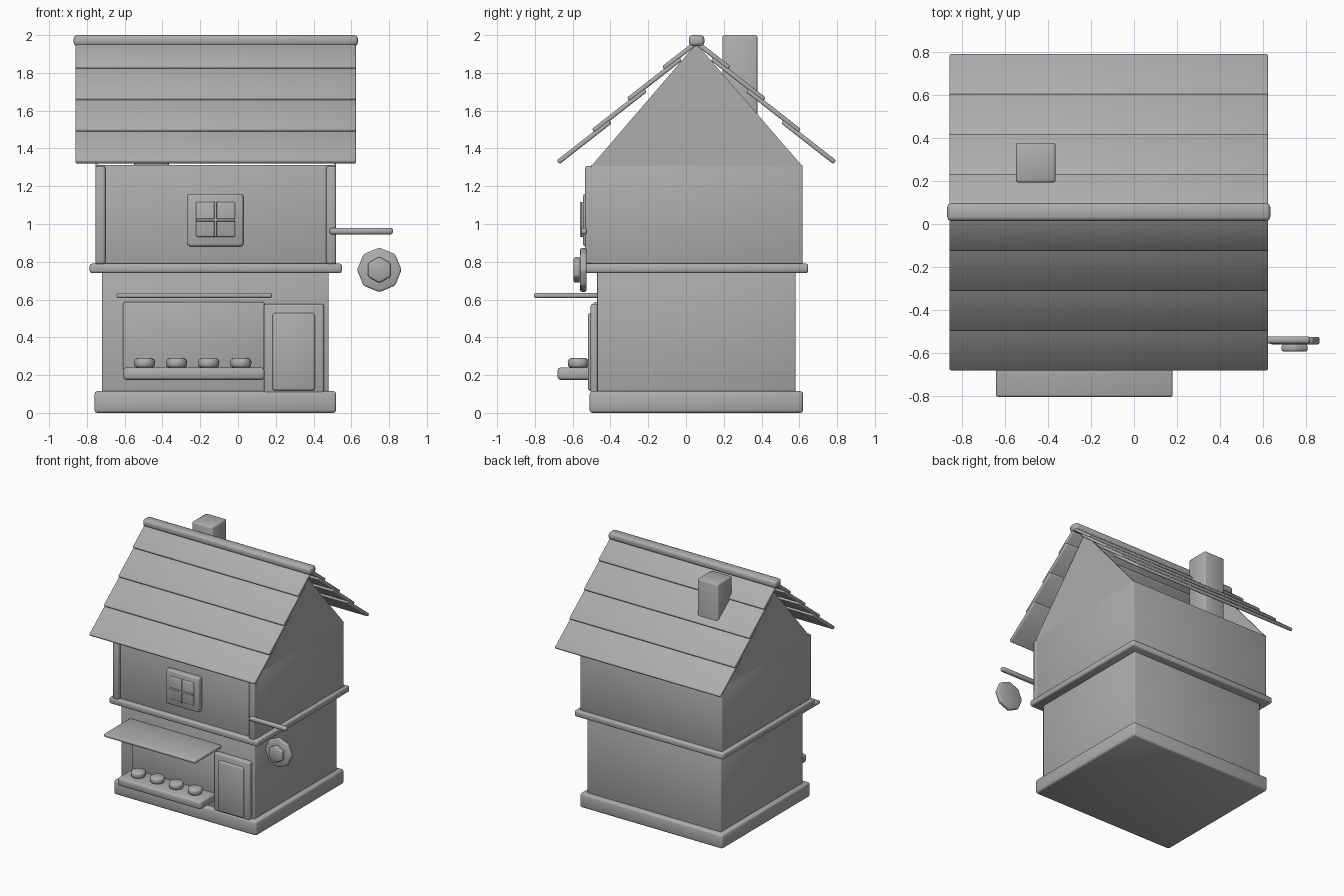
import bpy
import math
from mathutils import Matrix

cube = bpy.data.objects.get("Cube")
if cube:
    bpy.data.objects.remove(cube, do_unlink=True)

# One plain grey for the whole house
GREY = (0.42, 0.42, 0.42, 1)
grey = bpy.data.materials.new("plain_grey")
grey.use_nodes = True
grey.diffuse_color = GREY
shader = grey.node_tree.nodes["Principled BSDF"]
shader.inputs["Base Color"].default_value = GREY
shader.inputs["Roughness"].default_value = 0.8


def finish(obj, name, bevel=0.0, segments=2, angle=60):
    """Name, colour, bevel and smooth a part."""
    obj.name = obj.data.name = name
    obj.data.materials.append(grey)
    bpy.ops.object.transform_apply(location=False, rotation=True, scale=True)
    if bevel:
        mod = obj.modifiers.new("soft_edges", "BEVEL")
        mod.width, mod.segments = bevel, segments
        bpy.ops.object.modifier_apply(modifier=mod.name)
    bpy.ops.object.shade_smooth_by_angle(angle=math.radians(angle))
    return obj


def box(name, x, y, z, bevel=0.01, tilt=0.0):
    """Rounded box from its (low, high) extents."""
    spans = (x, y, z)
    bpy.ops.mesh.primitive_cube_add(size=1, location=[(a + b) / 2 for a, b in spans])
    obj = bpy.context.object
    obj.scale = [b - a for a, b in spans]
    obj.rotation_euler.x = tilt
    return finish(obj, name, bevel)


def disc(name, centre, radius, depth, sides, axis="Z", turn=0.0, bevel=0.01):
    """Rounded disc with few sides."""
    bpy.ops.mesh.primitive_cylinder_add(vertices=sides, radius=radius, depth=depth, location=centre)
    obj = bpy.context.object
    obj.data.transform(Matrix.Rotation(turn, 4, "Z"))
    if axis == "Y":
        obj.rotation_euler.x = math.pi / 2
    return finish(obj, name, bevel)


# Stacked body of the house
MID_Y = 0.055
box("base_slab", (-0.76, 0.52), (-0.51, 0.62), (0, 0.115), 0.015)
box("lower_walls", (-0.72, 0.48), (-0.47, 0.58), (0.1, 0.76), 0.006)
box("floor_band", (-0.785, 0.55), (-0.535, 0.647), (0.74, 0.79), 0.012)
box("upper_walls", (-0.755, 0.52), (-0.503, 0.617), (0.78, 1.312), 0.006)
for side, x in (("right", -0.755), ("left", 0.467)):
    box(side + "_corner_post", (x, x + 0.053), (-0.535, -0.48), (0.787, 1.307), 0.012)

# Thin gable walls at both ends
for side, x in (("right", -0.755), ("left", 0.51)):
    profile = ((-0.503, 1.305), (0.617, 1.305), (MID_Y, 1.955))
    verts = [(x + dx, y, z) for dx in (0, 0.01) for y, z in profile]
    faces = [(0, 2, 1), (3, 4, 5), (0, 1, 4, 3), (1, 2, 5, 4), (2, 0, 3, 5)]
    mesh = bpy.data.meshes.new("gable")
    mesh.from_pydata(verts, [], faces)
    gable = bpy.data.objects.new("gable", mesh)
    bpy.context.collection.objects.link(gable)
    bpy.ops.object.select_all(action="DESELECT")
    gable.select_set(True)
    bpy.context.view_layer.objects.active = gable
    finish(gable, side + "_gable", angle=30)

# Overlapping roof boards on both slopes
PITCH = math.radians(38)
for side, sign in (("front", -1), ("back", 1)):
    for row in range(4):
        length = 0.35 if row < 3 else 0.225
        out = 0.732 - 0.186 * row - length / 2 * math.cos(PITCH)
        z = 1.327 + 0.166 * row + length / 2 * math.sin(PITCH)
        y = MID_Y + sign * out
        box(f"{side}_roof_board_{row + 1}", (-0.86, 0.625), (y - length / 2, y + length / 2),
            (z - 0.0125, z + 0.0125), 0.008, -sign * PITCH)
box("ridge_beam", (-0.87, 0.635), (0.015, 0.097), (1.942, 2.0), 0.018)
box("chimney", (-0.55, -0.365), (0.193, 0.378), (1.3, 2.0), 0.012)

# Upper window: frame, pane and crossing bars
box("window_frame", (-0.268, 0.028), (-0.545, -0.49), (0.882, 1.16), 0.012)
box("window_pane", (-0.222, -0.015), (-0.555, -0.53), (0.932, 1.117), 0.008)
box("window_bar_upright", (-0.126, -0.112), (-0.562, -0.54), (0.932, 1.117), 0.004)
box("window_bar_level", (-0.222, -0.015), (-0.562, -0.54), (1.014, 1.028), 0.004)

# Shop front: panel, counter, goods and awning
box("shop_panel", (-0.608, 0.14), (-0.49, -0.45), (0.19, 0.588), 0.01)
box("counter", (-0.608, 0.14), (-0.68, -0.46), (0.175, 0.24), 0.015)
for i in range(4):
    disc(f"loaf_{i + 1}", (-0.495 + 0.17 * i, -0.57, 0.264), 0.059, 0.052, 8, bevel=0.018)
box("awning", (-0.643, 0.18), (-0.805, -0.465), (0.608, 0.635), 0.01)

# Door
box("door_frame", (0.138, 0.455), (-0.505, -0.45), (0.103, 0.577), 0.012)
box("door_panel", (0.183, 0.407), (-0.52, -0.49), (0.118, 0.528), 0.012)

# Hanging sign beside the house
box("sign_bracket", (0.485, 0.82), (-0.557, -0.523), (0.945, 0.98), 0.012)
disc("sign_disc", (0.748, -0.543, 0.757), 0.118, 0.035, 8, "Y")
disc("sign_boss", (0.748, -0.577, 0.757), 0.07, 0.035, 6, "Y")
